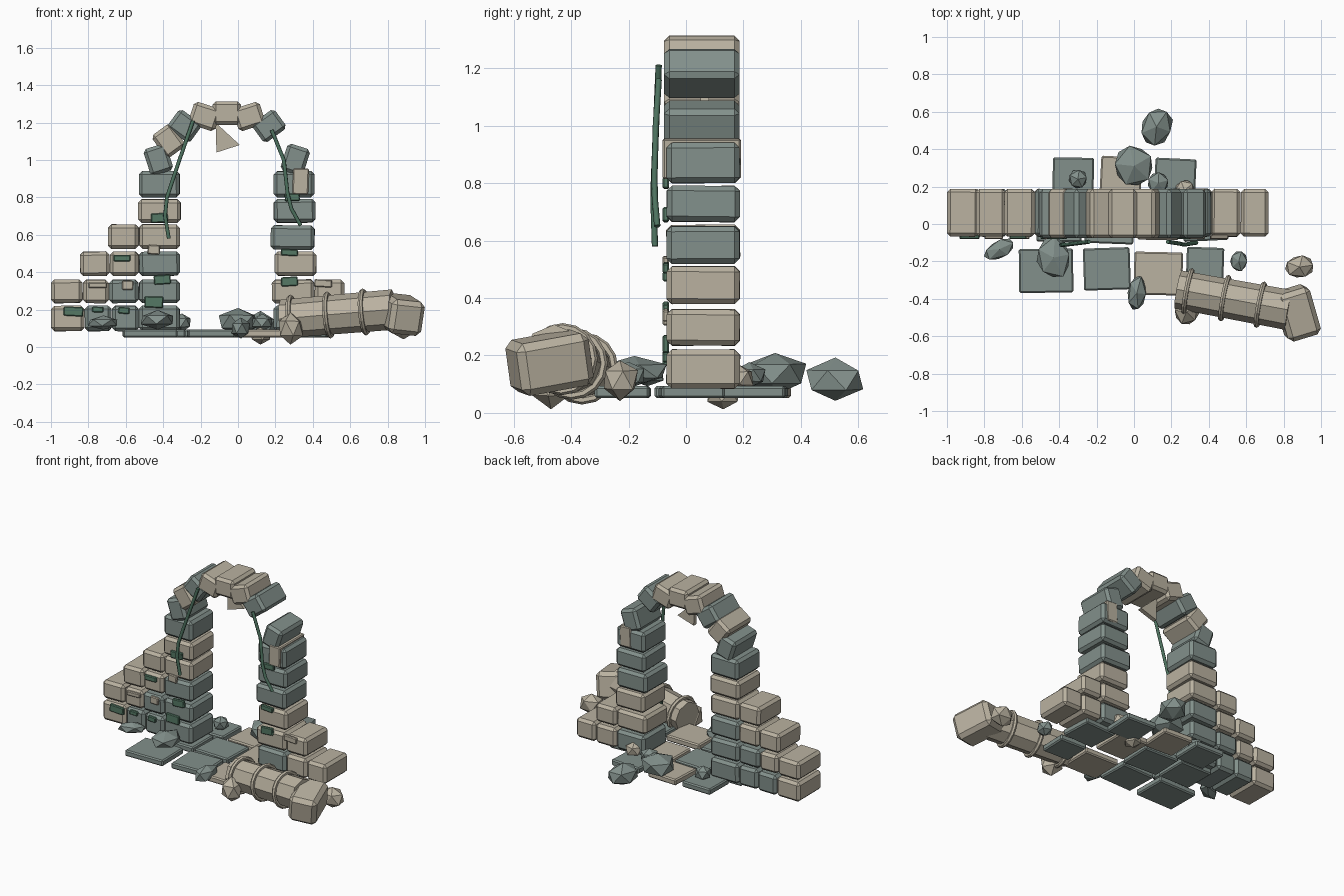
import bpy, bmesh, math, random
from mathutils import Vector, Matrix, Euler

if "Cube" in bpy.data.objects:
    bpy.data.objects.remove(bpy.data.objects["Cube"])

random.seed(4)

def material(name, rgb):
    m = bpy.data.materials.new(name)
    m.diffuse_color = (*rgb, 1)
    m.use_nodes = True
    m.node_tree.nodes["Principled BSDF"].inputs["Base Color"].default_value = m.diffuse_color
    return m

BEIGE = material("warm_stone", (0.49, 0.445, 0.355))
GREY = material("grey_stone", (0.225, 0.28, 0.26))
MOSS = material("moss_green", (0.09, 0.19, 0.13))
VINE = material("vine_green", (0.075, 0.17, 0.115))

def finish(name, bm, mat, matrix=Matrix()):
    bmesh.ops.recalc_face_normals(bm, faces=bm.faces)
    me = bpy.data.meshes.new(name)
    bm.to_mesh(me)
    bm.free()
    me.materials.append(mat)
    ob = bpy.data.objects.new(name, me)
    ob.matrix_world = matrix
    bpy.context.collection.objects.link(ob)
    return ob

def block(name, centre, size, mat, rot=(0, 0, 0), bevel=0.018):
    bm = bmesh.new()
    bmesh.ops.create_cube(bm, size=1)
    bmesh.ops.scale(bm, vec=size, verts=bm.verts)
    if bevel:
        bmesh.ops.bevel(bm, geom=bm.edges[:], offset=bevel, segments=1, affect='EDGES')
    r = Euler([math.radians(a) for a in rot]).to_matrix().to_4x4()
    return finish(name, bm, mat, Matrix.Translation(centre) @ r)

def jit(a=1.2):
    return [random.uniform(-a, a) for _ in range(3)]

# Stepped piers: each row is (z low, z high, x edges, colours from left to right)
B, G = BEIGE, GREY
left_rows = [
    (0.085, 0.22, (-1, -0.82, -0.675, -0.53, -0.31), (B, G, G, G)),
    (0.235, 0.36, (-1, -0.83, -0.69, -0.53, -0.31), (B, B, G, G)),
    (0.38, 0.51, (-0.845, -0.685, -0.53, -0.31), (B, B, G)),
    (0.525, 0.655, (-0.695, -0.53, -0.31), (B, B)),
    (0.665, 0.79, (-0.535, -0.305), (B,)),
    (0.80, 0.94, (-0.53, -0.31), (G,)),
]
right_rows = [
    (0.085, 0.22, (0.19, 0.41, 0.57, 0.72), (G, B, B)),
    (0.235, 0.36, (0.18, 0.41, 0.57), (B, B)),
    (0.38, 0.51, (0.195, 0.42), (B,)),
    (0.52, 0.65, (0.175, 0.41), (G,)),
    (0.665, 0.79, (0.19, 0.415), (G,)),
    (0.80, 0.94, (0.19, 0.41), (G,)),
]
for side, rows in (("left", left_rows), ("right", right_rows)):
    for r, (z0, z1, xs, cols) in enumerate(rows):
        for i, c in enumerate(cols):
            block(f"{side}_pier_block_{r}_{i}",
                  ((xs[i] + xs[i + 1]) / 2, 0.06, (z0 + z1) / 2),
                  (xs[i + 1] - xs[i] - 0.002, 0.255, z1 - z0), c, jit(0.8))
block("right_pier_patch", (0.335, 0.055, 0.885), (0.085, 0.272, 0.14), BEIGE, (0, 2, 0), 0.006)

# Arch stones every 18 degrees, with one stone missing on the right
arch_cols = {-4: G, -3: B, -2: G, -1: B, 0: B, 1: B, 2: G, 4: G}
for k, c in arch_cols.items():
    t = math.radians(18 * k)
    block(f"arch_stone_{k + 4}",
          (-0.06 + 0.385 * math.sin(t), 0.055, 0.89 + 0.36 * math.cos(t)),
          (0.15, 0.262, 0.127), c, (0, -18 * k, 0))

# Loose shard hanging below the crown
bm = bmesh.new()
tri = [bm.verts.new(p) for p in ((-0.12, 0.05, 1.2), (0.01, 0.05, 1.08), (-0.115, 0.05, 1.04))]
face = bm.faces.new(tri)
new = bmesh.ops.extrude_face_region(bm, geom=[face])["geom"]
bmesh.ops.translate(bm, vec=(0, 0.03, 0), verts=[v for v in new if isinstance(v, bmesh.types.BMVert)])
finish("hanging_shard", bm, BEIGE)

# Moss patches and stone chips on the front faces: x, z, width, height
moss = [(-0.42, 0.69, 0.09, 0.05), (-0.62, 0.475, 0.09, 0.035), (-0.405, 0.36, 0.09, 0.05),
        (-0.45, 0.24, 0.1, 0.06), (-0.88, 0.19, 0.105, 0.05), (-0.61, 0.195, 0.06, 0.035),
        (-0.75, 0.2, 0.06, 0.03), (0.275, 0.505, 0.09, 0.035), (0.275, 0.35, 0.09, 0.05),
        (0.29, 0.8, 0.08, 0.04)]
chips = [(-0.45, 0.52, 0.065, 0.05), (-0.59, 0.33, 0.06, 0.05),
         (-0.75, 0.33, 0.1, 0.03), (0.455, 0.34, 0.095, 0.04)]
for name, items, mat in (("moss_patch", moss, MOSS), ("stone_chip", chips, BEIGE)):
    for i, (x, z, w, h) in enumerate(items):
        block(f"{name}_{i}", (x, -0.07, z), (w, 0.022, h), mat, (0, random.uniform(-4, 4), 0), 0.005)

# Floor slabs: x, y, width, depth, colour
slabs = [(-0.47, -0.25, 0.29, 0.235, G), (-0.145, -0.24, 0.25, 0.225, G),
         (0.13, -0.265, 0.26, 0.23, B), (0.38, -0.22, 0.2, 0.19, G),
         (-0.4, 0.02, 0.24, 0.23, G), (-0.13, 0.01, 0.26, 0.23, G),
         (0.13, 0.04, 0.22, 0.25, B), (0.38, 0.02, 0.24, 0.22, G),
         (-0.325, 0.25, 0.22, 0.21, G), (-0.07, 0.25, 0.22, 0.22, B),
         (0.22, 0.24, 0.22, 0.22, G)]
for i, (x, y, w, d, c) in enumerate(slabs):
    block(f"floor_slab_{i}", (x, y, 0.072), (w, d, 0.042), c,
          (0, 0, random.uniform(-3, 3)), 0.008)

# Rubble: centre, half sizes, colour, turn
rocks = [((0.12, 0.52, 0.115), (0.09, 0.115, 0.075), G, -20),
         ((0.0, 0.31, 0.135), (0.115, 0.115, 0.075), G, 30),
         ((-0.3, 0.24, 0.13), (0.055, 0.055, 0.05), G, 10),
         ((0.27, 0.18, 0.12), (0.06, 0.055, 0.05), B, 40),
         ((0.13, 0.22, 0.13), (0.06, 0.06, 0.045), G, 15),
         ((-0.72, -0.135, 0.13), (0.095, 0.05, 0.036), G, 25),
         ((-0.43, -0.18, 0.145), (0.1, 0.12, 0.05), G, 12),
         ((0.015, -0.37, 0.1), (0.052, 0.1, 0.057), G, -5),
         ((0.56, -0.2, 0.13), (0.05, 0.06, 0.05), G, 0),
         ((0.885, -0.23, 0.115), (0.085, 0.065, 0.07), B, 8),
         ((0.28, -0.47, 0.1), (0.07, 0.075, 0.085), B, 30),
         ((0.12, 0.13, 0.06), (0.06, 0.06, 0.045), B, 30)]
for i, (p, s, c, a) in enumerate(rocks):
    bm = bmesh.new()
    bmesh.ops.create_icosphere(bm, subdivisions=1, radius=1)
    for v in bm.verts:
        v.co *= random.uniform(0.95, 1.08)
    bmesh.ops.scale(bm, vec=s, verts=bm.verts)
    finish(f"rubble_rock_{i}", bm, c,
           Matrix.Translation(p) @ Matrix.Rotation(math.radians(a), 4, 'Z'))

# Fallen column: eight-sided shaft with raised bands
start, end = Vector((0.235, -0.35, 0.15)), Vector((0.83, -0.46, 0.2))
axis = end - start
turn = axis.to_track_quat('Z', 'Y').to_matrix().to_4x4()
bm = bmesh.new()
bmesh.ops.create_cone(bm, cap_ends=True, segments=8, radius1=0.103, radius2=0.108, depth=axis.length)
finish("fallen_column_shaft", bm, BEIGE, Matrix.Translation((start + end) / 2) @ turn)
for i, f in enumerate((0.09, 0.42, 0.74)):
    bpy.ops.mesh.primitive_torus_add(major_radius=0.112, minor_radius=0.014,
                                     major_segments=16, minor_segments=6)
    ring = bpy.context.object
    ring.name = f"fallen_column_band_{i}"
    ring.data.materials.append(BEIGE)
    ring.matrix_world = Matrix.Translation(start + axis * f) @ turn
block("fallen_column_capital", (0.872, -0.475, 0.175), (0.185, 0.265, 0.185), BEIGE, (10, 6, 17), 0.026)

# Hanging vines on the front
vines = {"left_vine": [(-0.24, -0.095, 1.21), (-0.32, -0.105, 0.98), (-0.38, -0.112, 0.8),
                       (-0.39, -0.112, 0.7), (-0.37, -0.108, 0.58)],
         "right_vine": [(0.18, -0.095, 1.16), (0.245, -0.105, 1.0), (0.265, -0.11, 0.82),
                        (0.285, -0.108, 0.74), (0.335, -0.1, 0.65)]}
for name, pts in vines.items():
    cu = bpy.data.curves.new(name, 'CURVE')
    cu.dimensions = '3D'
    cu.bevel_depth, cu.bevel_resolution, cu.use_fill_caps = 0.011, 1, True
    sp = cu.splines.new('POLY')
    sp.points.add(len(pts) - 1)
    for p, co in zip(sp.points, pts):
        p.co = (*co, 1)
    cu.materials.append(VINE)
    bpy.context.collection.objects.link(bpy.data.objects.new(name, cu))
